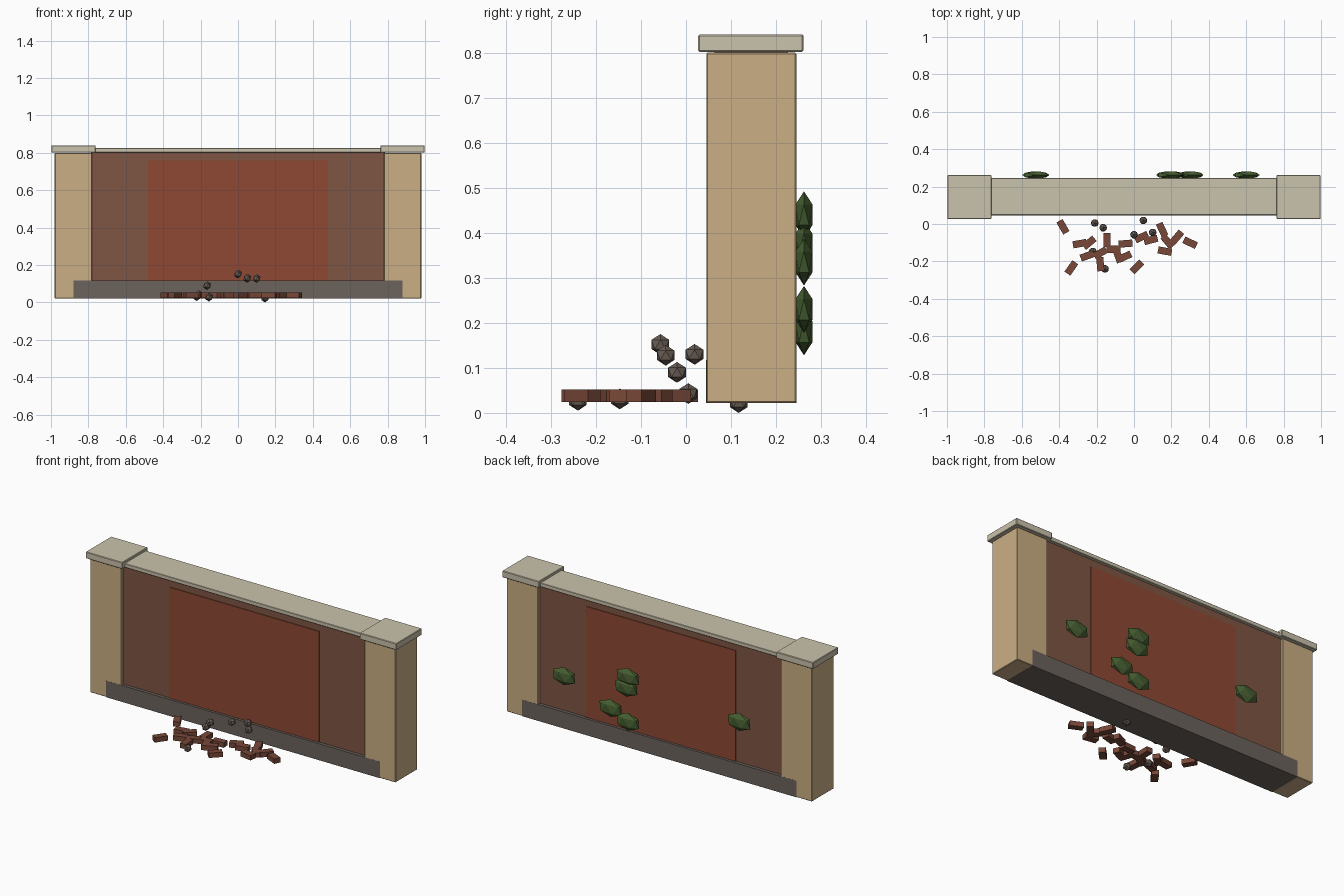
import bpy, math

if "Cube" in bpy.data.objects:
    bpy.data.objects.remove(bpy.data.objects["Cube"])

def srgb(r, g, b):
    return [((c / 255 + 0.055) / 1.055) ** 2.4 for c in (r, g, b)] + [1.0]

def material(name, rgb):
    m = bpy.data.materials.new(name)
    m.diffuse_color = srgb(*rgb)
    m.use_nodes = True
    m.node_tree.nodes["Principled BSDF"].inputs["Base Color"].default_value = m.diffuse_color
    return m

sand = material("sandstone", (203, 175, 133))
pale = material("pale_stone", (202, 194, 172))
aged = material("aged_brick", (126, 85, 67))
red = material("red_brick", (142, 73, 51))
base = material("dark_footing", (108, 99, 92))
chip = material("brick_chip", (120, 72, 56))
rock = material("grey_stone", (106, 94, 86))
green = material("leaf_green", (72, 97, 50))

def box(name, lo, hi, mat, turn=0, bevel=0):
    bpy.ops.mesh.primitive_cube_add(size=1, location=[(a + b) / 2 for a, b in zip(lo, hi)])
    o = bpy.context.object
    o.name = name
    o.scale = [b - a for a, b in zip(lo, hi)]
    bpy.ops.object.transform_apply(location=False, rotation=False, scale=True)
    o.rotation_euler.z = math.radians(turn)
    o.data.materials.append(mat)
    if bevel:
        m = o.modifiers.new("bevel", 'BEVEL')
        m.width = bevel
        m.segments = 1
    return o

def gem(name, loc, radii, mat, tilt=0):
    bpy.ops.mesh.primitive_ico_sphere_add(subdivisions=1, radius=1, location=loc)
    o = bpy.context.object
    o.name = name
    o.scale = radii
    o.rotation_euler.y = math.radians(tilt)
    o.data.materials.append(mat)

# Footing, wall, brick panel on both faces, coping
box("footing", (-0.88, 0.0445, 0.0215), (0.88, 0.2455, 0.117), base)
box("wall", (-0.785, 0.063, 0.11), (0.785, 0.227, 0.805), aged)
box("brick_panel", (-0.48, 0.059, 0.115), (0.48, 0.231, 0.76), red)
box("coping", (-0.78, 0.05, 0.803), (0.78, 0.245, 0.826), pale, bevel=0.002)

# End pillars with caps
for s, side in ((-1, "left"), (1, "right")):
    x = 0.88 * s
    box(side + "_pillar", (x - 0.1, 0.045, 0.022), (x + 0.1, 0.245, 0.8), sand, bevel=0.003)
    box(side + "_cap", (x - 0.118, 0.027, 0.802), (x + 0.118, 0.261, 0.84), pale, bevel=0.003)

# Fallen bricks: x, y, turn in degrees
bricks = [(-.38, -.015, -60), (-.335, -.235, 55), (-.29, -.105, 10), (-.24, -.10, 40),
          (-.25, -.17, 20), (-.18, -.215, -85), (-.145, -.085, 90), (-.18, -.155, 30),
          (-.11, -.135, 0), (-.085, -.17, -70), (-.045, -.105, 5), (-.05, -.175, 25),
          (.015, -.23, 45), (.04, -.07, 25), (.09, -.085, 15), (.15, -.03, -65),
          (.165, -.145, -10), (.18, -.095, -50), (.23, -.07, 50), (.30, -.10, -25)]
for i, (x, y, a) in enumerate(bricks):
    box(f"fallen_brick_{i}", (x - .037, y - .019, .024), (x + .037, y + .019, .052), chip, a)

# Loose stones
stones = [(0, -.057, .152), (.05, .019, .13), (.10, -.045, .128), (-.165, -.02, .09),
          (-.21, .005, .043), (-.155, -.24, .028), (-.22, -.147, .031), (.145, .117, .023)]
for i, p in enumerate(stones):
    gem(f"loose_stone_{i}", p, (.023, .023, .023), rock)

# Ivy leaves on the back: x, z
leaves = [(.60, .335), (.19, .44), (.20, .375), (.30, .23), (.19, .18), (-.525, .37)]
for i, (x, z) in enumerate(leaves):
    gem(f"ivy_leaf_{i}", (x, .262, z), (.08, .022, .052), green)
